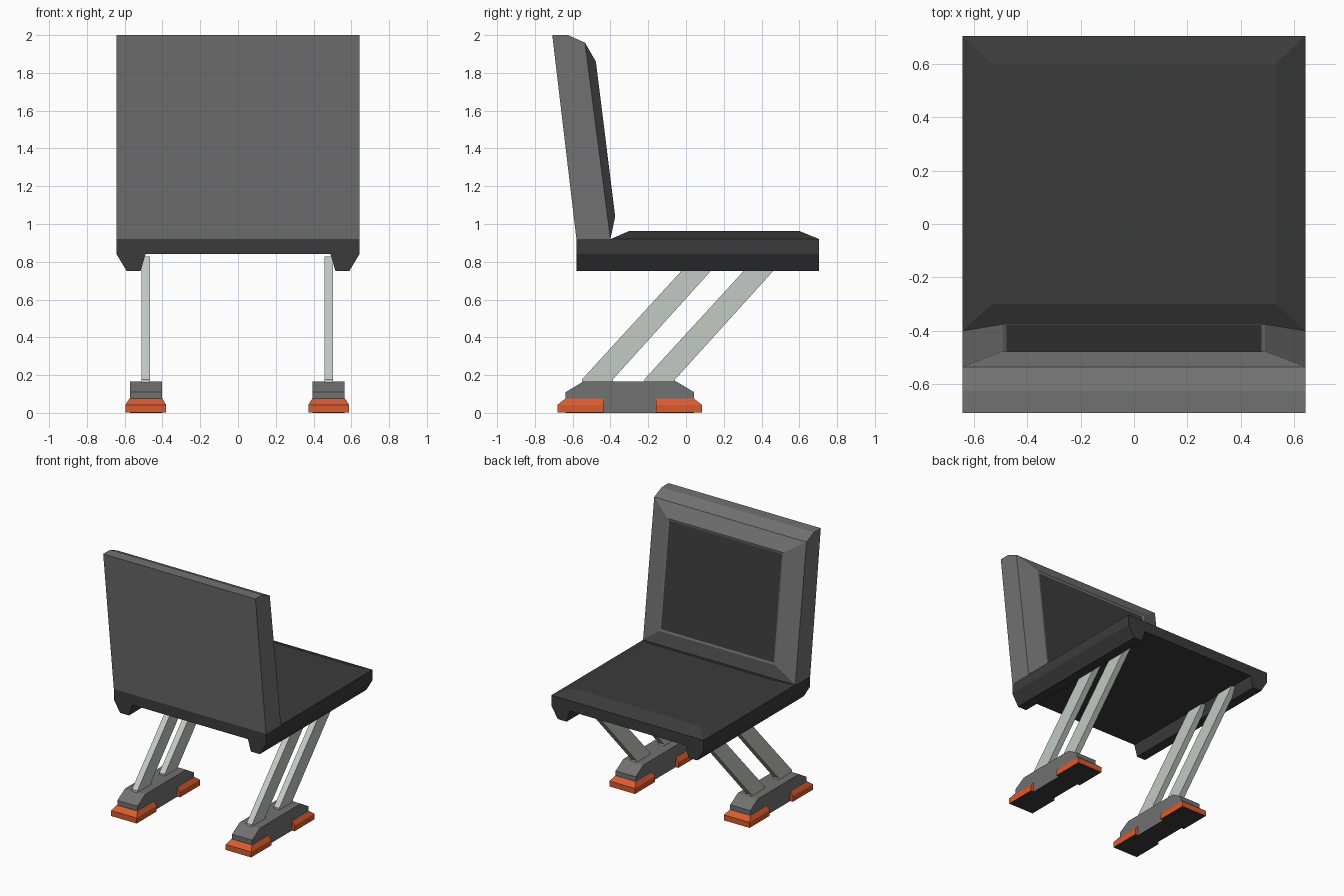
import bpy, bmesh

if "Cube" in bpy.data.objects:
    bpy.data.objects.remove(bpy.data.objects["Cube"])

def mat(name, r, g, b):
    m = bpy.data.materials.new(name)
    m.diffuse_color = (r, g, b, 1)
    m.use_nodes = True
    m.node_tree.nodes["Principled BSDF"].inputs["Base Color"].default_value = m.diffuse_color
    return m

dark = mat("dark charcoal", 0.044, 0.044, 0.044)
grey = mat("mid grey", 0.165, 0.165, 0.165)
pale = mat("pale grey green", 0.54, 0.59, 0.54)
orange = mat("orange", 0.68, 0.105, 0.03)

def loft(name, rings, mats, rule=None):
    """Skin a stack of equal-length rings, cap both ends, colour faces by rule."""
    bm = bmesh.new()
    vs = [[bm.verts.new(p) for p in ring] for ring in rings]
    n = len(vs[0])
    for a, b in zip(vs, vs[1:]):
        for i in range(n):
            j = (i + 1) % n
            bm.faces.new((a[i], a[j], b[j], b[i]))
    bm.faces.new(vs[0][::-1])
    bm.faces.new(vs[-1])
    bmesh.ops.recalc_face_normals(bm, faces=bm.faces)
    if rule:
        for f in bm.faces:
            f.material_index = rule(f)
    me = bpy.data.meshes.new(name)
    bm.to_mesh(me)
    bm.free()
    for m in mats:
        me.materials.append(m)
    ob = bpy.data.objects.new(name, me)
    bpy.context.collection.objects.link(ob)
    return ob

def side_prism(name, profile, x0, x1, mats, rule=None):
    return loft(name, [[(x, y, z) for y, z in profile] for x in (x0, x1)], mats, rule)

def rect(x0, x1, y0, y1, z):
    return [(x0, y0, z), (x1, y0, z), (x1, y1, z), (x0, y1, z)]

def lean_rect(w, y_top, z_top, y_bot, z_bot):
    return [(-w, y_bot, z_bot), (w, y_bot, z_bot), (w, y_top, z_top), (-w, y_top, z_top)]

W = 0.643

# seat: slab with side rails (profile across x, extruded along y)
half = [(0.49, 0.84), (0.515, 0.752), (0.59, 0.752), (W, 0.84), (W, 0.92)]
section = half + [(-x, z) for x, z in reversed(half)]
loft("seat", [[(x, y, z) for x, z in section] for y in (-0.58, 0.705)], [dark])

# seat cushion
loft("seat_cushion", [rect(-W, W, -0.40, 0.705, 0.92),
                      rect(-0.53, 0.53, -0.30, 0.60, 0.963)], [dark])

# backrest frame
side_prism("backrest", [(-0.58, 0.92), (-0.40, 0.92), (-0.535, 1.96), (-0.625, 2.0), (-0.708, 2.0)],
           -W, W, [grey])

# backrest pad with dark centre panel
loft("backrest_pad", [lean_rect(W, -0.535, 1.96, -0.40, 0.92),
                      lean_rect(0.49, -0.477, 1.86, -0.375, 1.04),
                      lean_rect(0.477, -0.479, 1.845, -0.379, 1.055)],
     [grey, dark], lambda f: int(f.normal.y > 0.9 and all(abs(v.co.x) < 0.48 for v in f.verts)))

down = lambda f: int(f.normal.z < -0.9)

for side, cx in (("left", -0.488), ("right", 0.480)):
    # foot block
    side_prism(side + "_foot", [(-0.637, 0), (0.042, 0), (0.042, 0.11), (-0.05, 0.165),
                                (-0.545, 0.165), (-0.637, 0.11)],
               cx - 0.085, cx + 0.085, [grey, dark], down)
    # orange toe and heel caps, slightly clear of the block's underside
    for end, s in (("front", -1), ("rear", 1)):
        ends = lambda outer: sorted((-0.298 + s * 0.14, -0.298 + s * outer))
        lo, hi = ends(0.382), ends(0.342)
        loft(f"{side}_{end}_cap", [rect(cx - 0.108, cx + 0.108, *lo, 0.001),
                                   rect(cx - 0.108, cx + 0.108, *lo, 0.043),
                                   rect(cx - 0.087, cx + 0.087, *hi, 0.075)],
             [orange, dark], down)
    # two slanted struts
    for end, y in (("front", -0.55), ("rear", -0.22)):
        side_prism(f"{side}_{end}_leg", [(y, 0.15), (y + 0.163, 0.15), (y + 0.163, 0.178),
                                         (y + 0.75, 0.827), (y + 0.595, 0.827), (y, 0.178)],
                   cx - 0.023, cx + 0.023, [pale])
